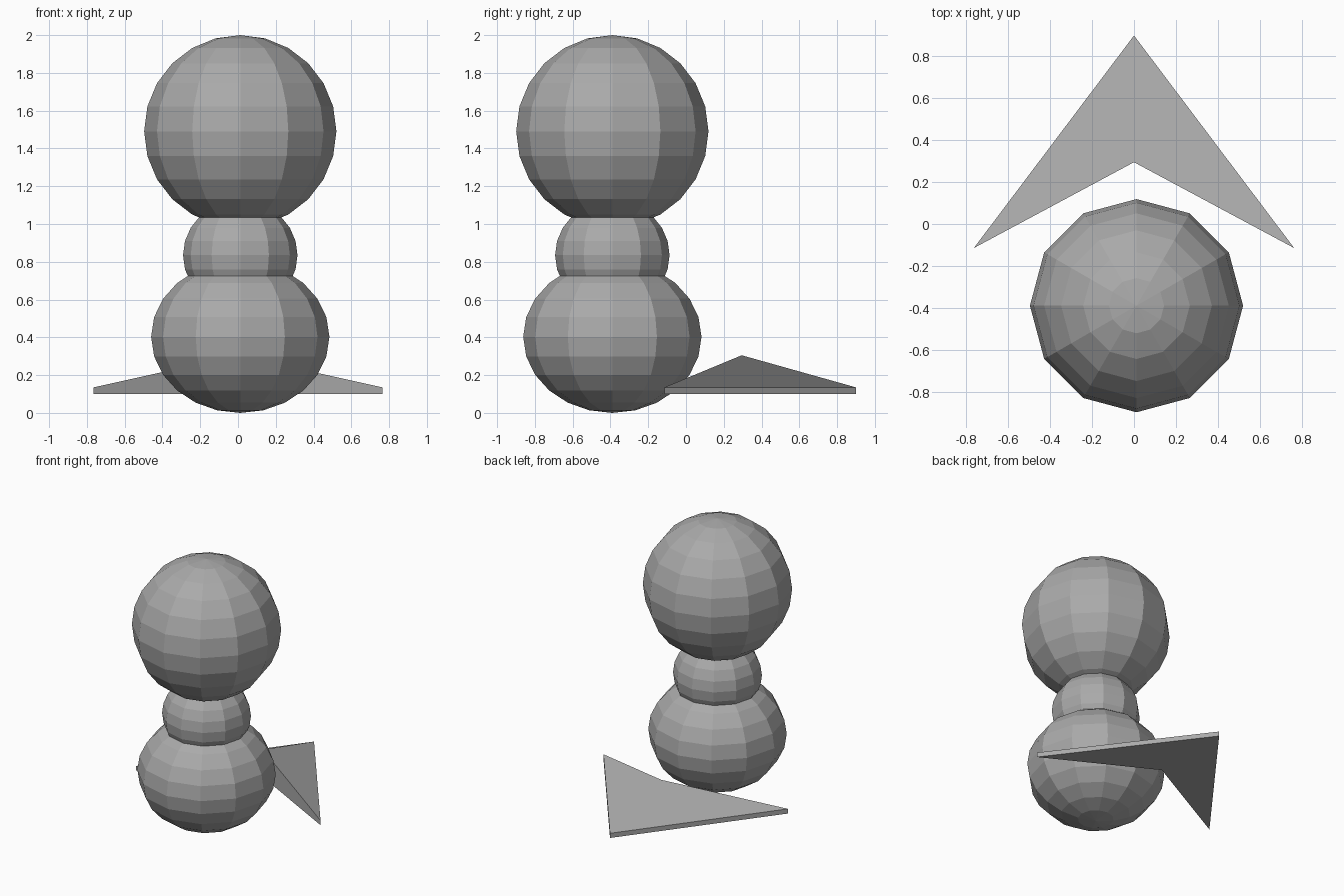
import bpy
import bmesh

cube = bpy.data.objects.get("Cube")
if cube:
    bpy.data.objects.remove(cube, do_unlink=True)

# Single plain grey
GREY = (0.4, 0.4, 0.4, 1.0)
grey = bpy.data.materials.new("plain grey")
grey.use_nodes = True
grey.diffuse_color = GREY
grey.node_tree.nodes["Principled BSDF"].inputs["Base Color"].default_value = GREY


def add_object(name, bm):
    mesh = bpy.data.meshes.new(name)
    bm.to_mesh(mesh)
    bm.free()
    mesh.materials.append(grey)
    obj = bpy.data.objects.new(name, mesh)
    bpy.context.collection.objects.link(obj)
    return obj


def add_ball(name, z, radius, half_height):
    """Faceted ball with its own width and height."""
    bm = bmesh.new()
    bmesh.ops.create_uvsphere(bm, u_segments=12, v_segments=12, radius=1)
    bmesh.ops.scale(bm, vec=(radius, radius, half_height), verts=bm.verts)
    bmesh.ops.translate(bm, vec=(0.012, -0.39, z), verts=bm.verts)
    return add_object(name, bm)


# Stacked balls
add_ball("lower_ball", 0.403, 0.472, 0.403)
add_ball("middle_ball", 0.835, 0.303, 0.29)
add_ball("upper_ball", 1.491, 0.509, 0.509)

# Arrow-shaped plate behind, raised at its notch
outline = [(0, 0.9, 0.135), (-0.765, -0.115, 0.135),
           (0, 0.295, 0.305), (0.765, -0.115, 0.135)]
bm = bmesh.new()
top = [bm.verts.new(p) for p in outline]
base = [bm.verts.new((x, y, 0.1)) for x, y, z in outline]
bm.faces.new(top)
bm.faces.new(base[::-1])
for i in range(len(top)):
    j = (i + 1) % len(top)
    bm.faces.new((top[j], top[i], base[i], base[j]))
add_object("arrow_plate", bm)
